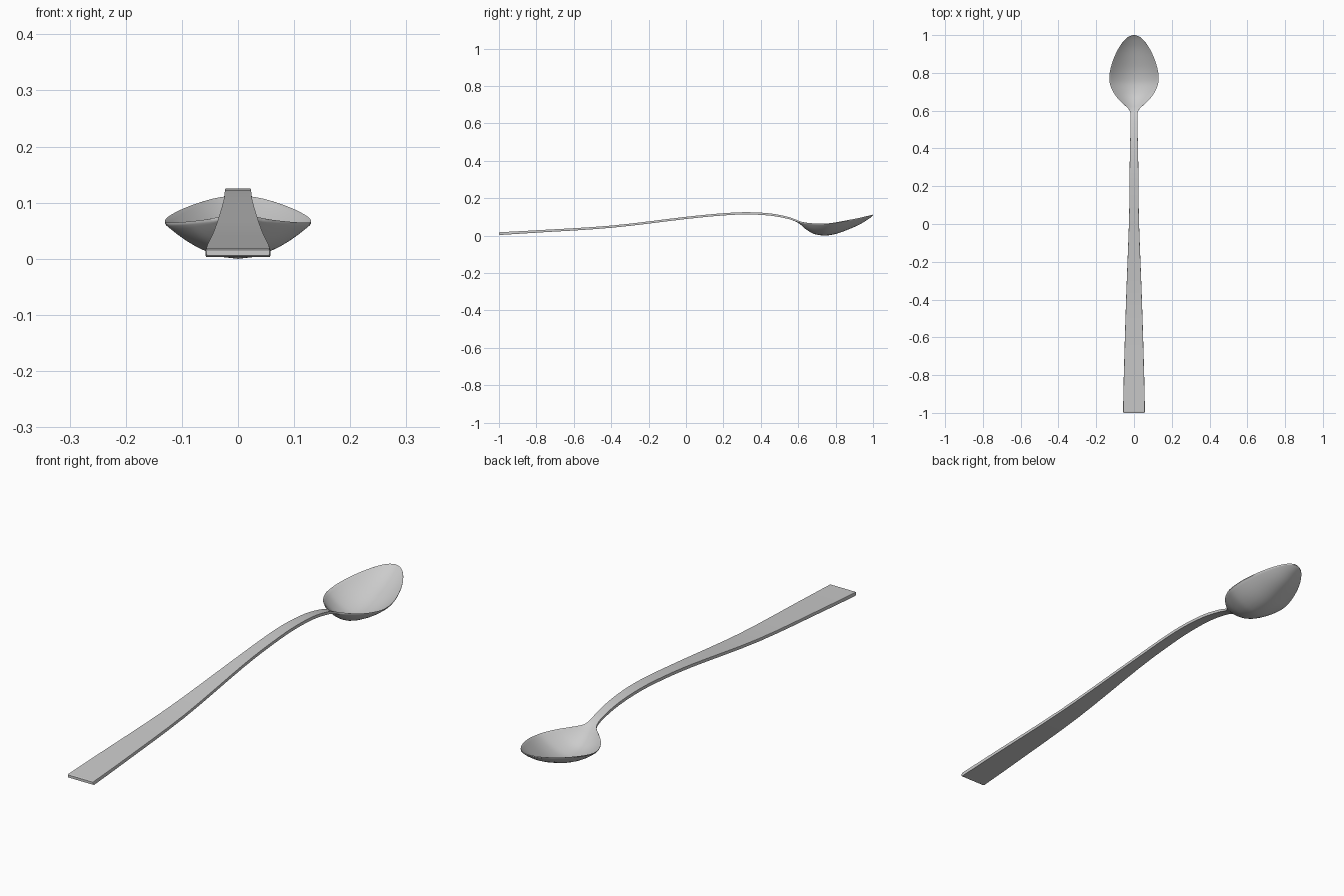
import bpy, bmesh, math

if "Cube" in bpy.data.objects:
    bpy.data.objects.remove(bpy.data.objects["Cube"])

# Stations along the spoon: y, half width, rim height, bowl depth, thickness
STATIONS = [
    (-1.0, .056, .0155, 0, .010),
    (-.992, .0575, .0175, 0, .0145),
    (-.975, .0575, .0185, 0, .0145),
    (-.8, .054, .028, 0, .013),
    (-.4, .042, .053, 0, .012),
    (0, .027, .100, 0, .012),
    (.2, .024, .119, 0, .012),
    (.33, .0225, .1245, 0, .012),
    (.45, .020, .118, 0, .012),
    (.54, .018, .101, 0, .011),
    (.585, .019, .086, .001, .010),
    (.61, .030, .076, .008, .008),
    (.64, .062, .070, .030, .006),
    (.68, .098, .066, .051, .005),
    (.73, .124, .065, .060, .005),
    (.77, .1305, .067, .060, .005),
    (.82, .125, .075, .056, .005),
    (.88, .106, .086, .044, .005),
    (.93, .082, .096, .031, .005),
    (.97, .054, .105, .016, .005),
    (.992, .028, .110, .005, .005),
    (1.0, .004, .112, 0, .004),
]
ACROSS = 16
STEPS = 4


def spline(a, b, c, d, t):
    return .5 * (2 * b + (c - a) * t + (2 * a - 5 * b + 4 * c - d) * t * t
                 + (3 * b - a - 3 * c + d) * t ** 3)


def smooth_stations(pts):
    last = len(pts) - 1
    out = []
    for i in range(last):
        quad = [pts[max(0, min(last, i + k))] for k in (-1, 0, 1, 2)]
        for s in range(STEPS):
            out.append([spline(*v, s / STEPS) for v in zip(*quad)])
    return out + [list(pts[last])]


def section(y, w, rim, depth, thick):
    # Closed outline: upper face left to right, then lower face back
    top, low = [], []
    for i in range(ACROSS + 1):
        u = math.sin(math.pi * (i / ACROSS - .5))
        z = rim - max(depth, 0) * (1 - abs(u) ** 1.9)
        cut = .2 * thick if i in (0, ACROSS) else 0
        top.append((u * w, y, z - cut))
        low.append((u * w, y, z - thick + cut))
    return top + low[::-1]


# Spoon: handle, neck and bowl in one continuous loft
bm = bmesh.new()
rings = [[bm.verts.new(p) for p in section(*s)] for s in smooth_stations(STATIONS)]
for a, b in zip(rings, rings[1:]):
    for i in range(len(a)):
        j = (i + 1) % len(a)
        bm.faces.new((a[i], a[j], b[j], b[i]))
bm.faces.new(rings[0])
bm.faces.new(rings[-1][::-1])
bmesh.ops.recalc_face_normals(bm, faces=bm.faces)

# Rest the lowest point on the ground
low = min(v.co.z for v in bm.verts)
bmesh.ops.translate(bm, verts=bm.verts, vec=(0, 0, -low))

mesh = bpy.data.meshes.new("spoon")
bm.to_mesh(mesh)
bm.free()
spoon = bpy.data.objects.new("spoon", mesh)
bpy.context.collection.objects.link(spoon)
bpy.context.view_layer.objects.active = spoon
spoon.select_set(True)
bpy.ops.object.shade_smooth_by_angle(angle=math.radians(35))
